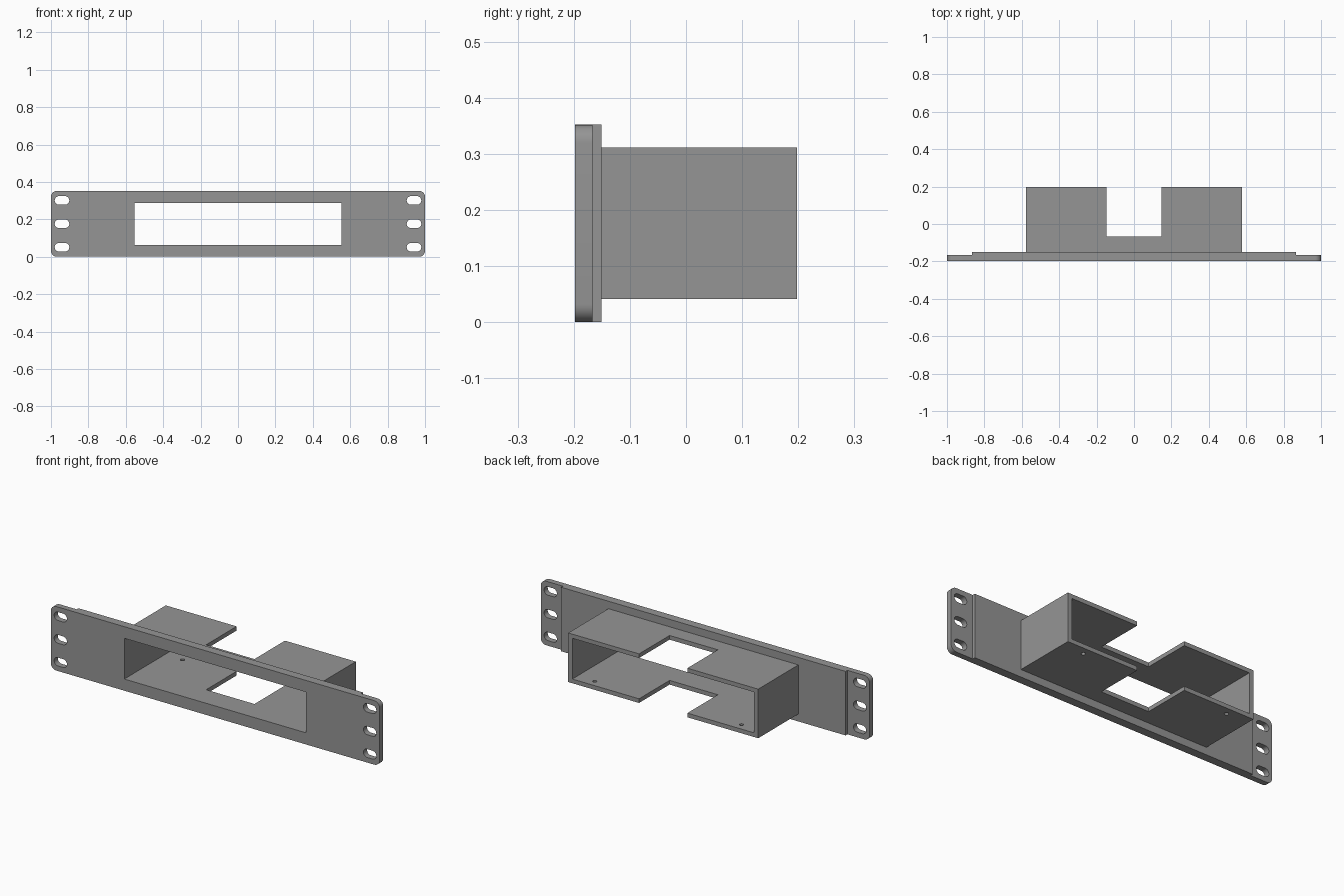
import bpy, bmesh, math
from mathutils import Matrix

if "Cube" in bpy.data.objects:
    bpy.data.objects.remove(bpy.data.objects["Cube"])

FRONT, STEP, BACK, REAR = -0.198, -0.1665, -0.151, 0.198
HEIGHT = 0.352
MID = HEIGHT / 2

grey = bpy.data.materials.new("mid grey")
grey.diffuse_color = (0.3, 0.3, 0.3, 1)
grey.use_nodes = True
grey.node_tree.nodes["Principled BSDF"].inputs["Base Color"].default_value = grey.diffuse_color


def make(name, bm):
    bmesh.ops.recalc_face_normals(bm, faces=bm.faces)
    me = bpy.data.meshes.new(name)
    bm.to_mesh(me)
    bm.free()
    me.materials.append(grey)
    ob = bpy.data.objects.new(name, me)
    bpy.context.collection.objects.link(ob)
    return ob


def rounded_block(name, cx, cz, w, h, r, y0, y1, seg=8):
    """Rounded rectangle in the xz plane, extruded from y0 to y1."""
    bm = bmesh.new()
    pts = []
    for i, (sx, sz) in enumerate([(1, 1), (-1, 1), (-1, -1), (1, -1)]):
        for k in range(seg + 1 if r else 1):
            a = math.pi / 2 * (i + k / seg)
            pts.append((cx + sx * (w / 2 - r) + r * math.cos(a), y0,
                        cz + sz * (h / 2 - r) + r * math.sin(a)))
    bmesh.ops.remove_doubles(bm, verts=[bm.verts.new(p) for p in pts], dist=1e-5)
    bm.verts.ensure_lookup_table()
    face = bm.faces.new(bm.verts)
    out = bmesh.ops.extrude_face_region(bm, geom=[face])
    bmesh.ops.translate(bm, vec=(0, y1 - y0, 0),
                        verts=[v for v in out["geom"] if isinstance(v, bmesh.types.BMVert)])
    return make(name, bm)


def block(name, w, h, y0, y1):
    return rounded_block(name, 0, MID, w, h, 0, y0, y1)


def combine(target, tool, operation):
    mod = target.modifiers.new("bool", 'BOOLEAN')
    mod.object, mod.operation, mod.solver = tool, operation, 'EXACT'
    bpy.context.view_layer.objects.active = target
    bpy.ops.object.modifier_apply(modifier=mod.name)
    bpy.data.objects.remove(tool)


# Face plate with rounded ears, thicker centre and rear sleeve
panel = rounded_block("rack_panel", 0, MID, 2, HEIGHT, 0.032, FRONT, STEP)
combine(panel, block("backing_plate", 1.73, HEIGHT, STEP - 0.015, BACK), 'UNION')
combine(panel, block("sleeve", 1.156, 0.27, BACK - 0.02, REAR), 'UNION')

# Opening through plate and sleeve, then the rear cable notch
combine(panel, block("opening", 1.106, 0.224, FRONT - 0.1, REAR + 0.1), 'DIFFERENCE')
combine(panel, block("notch", 0.294, 0.6, -0.067, REAR + 0.1), 'DIFFERENCE')

for side in (-1, 1):
    # Mounting slots in the ears
    for dz in (-0.125, 0, 0.125):
        slot = rounded_block("slot", side * 0.941, MID + dz, 0.078, 0.046, 0.0229,
                             FRONT - 0.1, STEP + 0.1)
        combine(panel, slot, 'DIFFERENCE')
    # Screw hole in the sleeve floor
    bm = bmesh.new()
    bmesh.ops.create_cone(bm, cap_ends=True, segments=20, radius1=0.011, radius2=0.011,
                          depth=0.1, matrix=Matrix.Translation((side * 0.446, 0.155, 0.053)))
    combine(panel, make("screw_hole", bm), 'DIFFERENCE')

# Crisp edges, smooth rounded corners
panel.select_set(True)
bpy.context.view_layer.objects.active = panel
bpy.ops.object.shade_smooth_by_angle(angle=math.radians(30))
